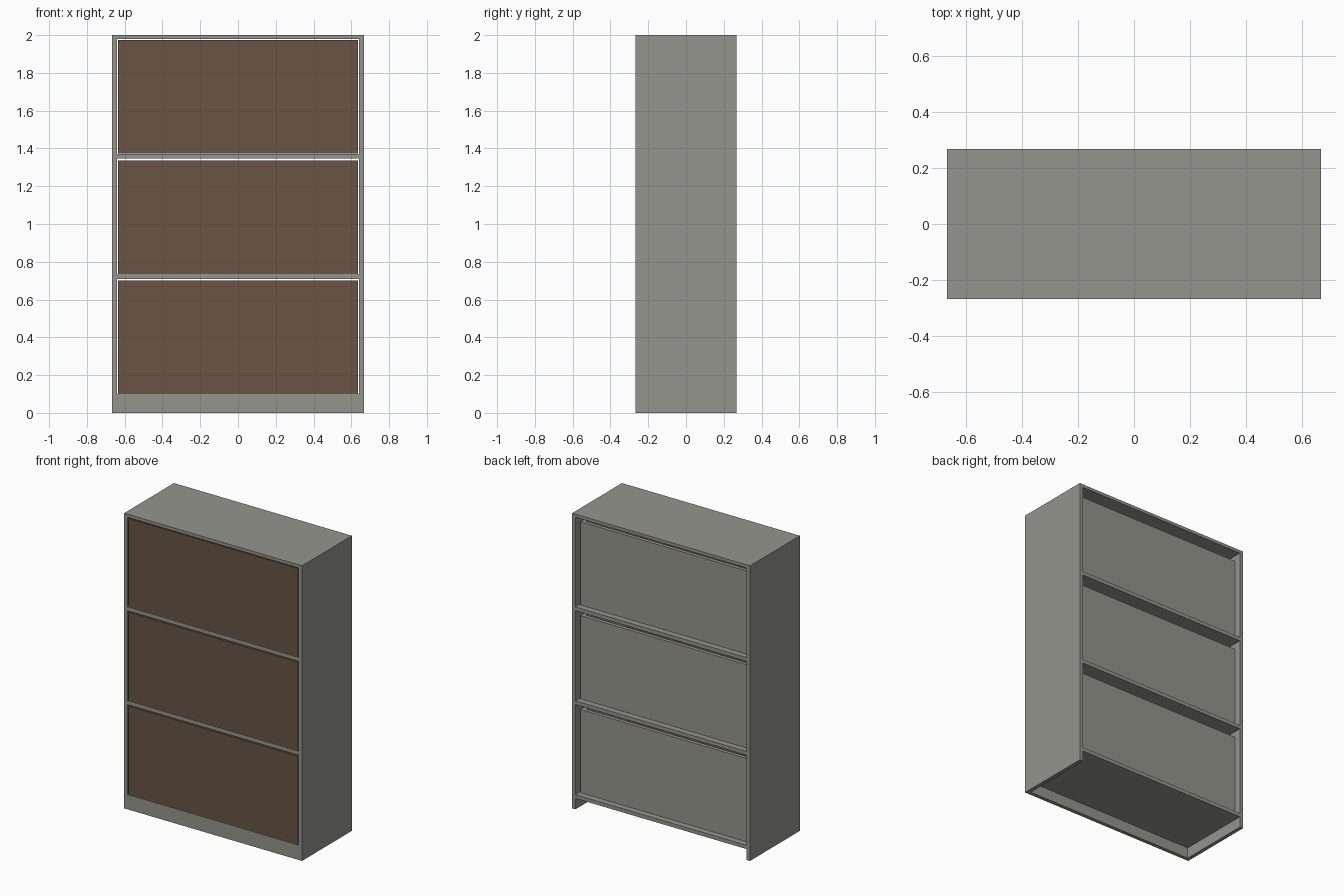
import bpy

if "Cube" in bpy.data.objects:
    bpy.data.objects.remove(bpy.data.objects["Cube"])


def material(name, colour):
    m = bpy.data.materials.new(name)
    m.diffuse_color = (*colour, 1)
    m.use_nodes = True
    m.node_tree.nodes["Principled BSDF"].inputs["Base Color"].default_value = m.diffuse_color
    return m


GREY = material("warm grey", (0.30, 0.30, 0.27))
BROWN = material("dark brown", (0.138, 0.088, 0.057))


def box(name, x0, x1, y0, y1, z0, z1, mat):
    bpy.ops.mesh.primitive_cube_add(
        size=1, location=((x0 + x1) / 2, (y0 + y1) / 2, (z0 + z1) / 2))
    ob = bpy.context.object
    ob.name = name
    ob.scale = (x1 - x0, y1 - y0, z1 - z0)
    bpy.ops.object.transform_apply(location=False, rotation=False, scale=True)
    ob.data.materials.append(mat)
    return ob


W, D, H = 0.667, 0.267, 2.0    # half width, half depth, height
T = 0.0255                     # board thickness
IN = W - T                     # inner half width
PERIOD, BASE = 0.636, 0.099    # drawer spacing, top of bottom board

# Carcass: sides, top and front plinth
box("side_left", -W, -IN, -D, D, 0, H, GREY)
box("side_right", IN, W, -D, D, 0, H, GREY)
box("top_board", -IN, IN, -D, D, H - 0.021, H, GREY)
box("plinth", -IN, IN, -D, -D + T, 0, BASE - T, GREY)

for i in range(3):
    z = BASE + i * PERIOD
    # Board under each drawer
    box(f"shelf_{i + 1}", -IN, IN, -D, D, z - T, z, GREY)

    # Drawer front, flush with the carcass
    f = IN - 0.006
    z0, z1 = z + 0.001, z + 0.602
    box(f"drawer_front_{i + 1}", -f, f, -D, -D + T, z0, z1, BROWN)

    # Open drawer box behind it, lower than the front
    b, back, t, top = f - 0.002, D - 0.04, 0.025, z + 0.565
    box(f"drawer_side_left_{i + 1}", -b, -b + t, -D + T, back, z0, top, GREY)
    box(f"drawer_side_right_{i + 1}", b - t, b, -D + T, back, z0, top, GREY)
    box(f"drawer_back_{i + 1}", -b + t, b - t, back - t, back, z0, top, GREY)
    box(f"drawer_bottom_{i + 1}", -b + t, b - t, -D + T, back - t, z0, z0 + t, GREY)
